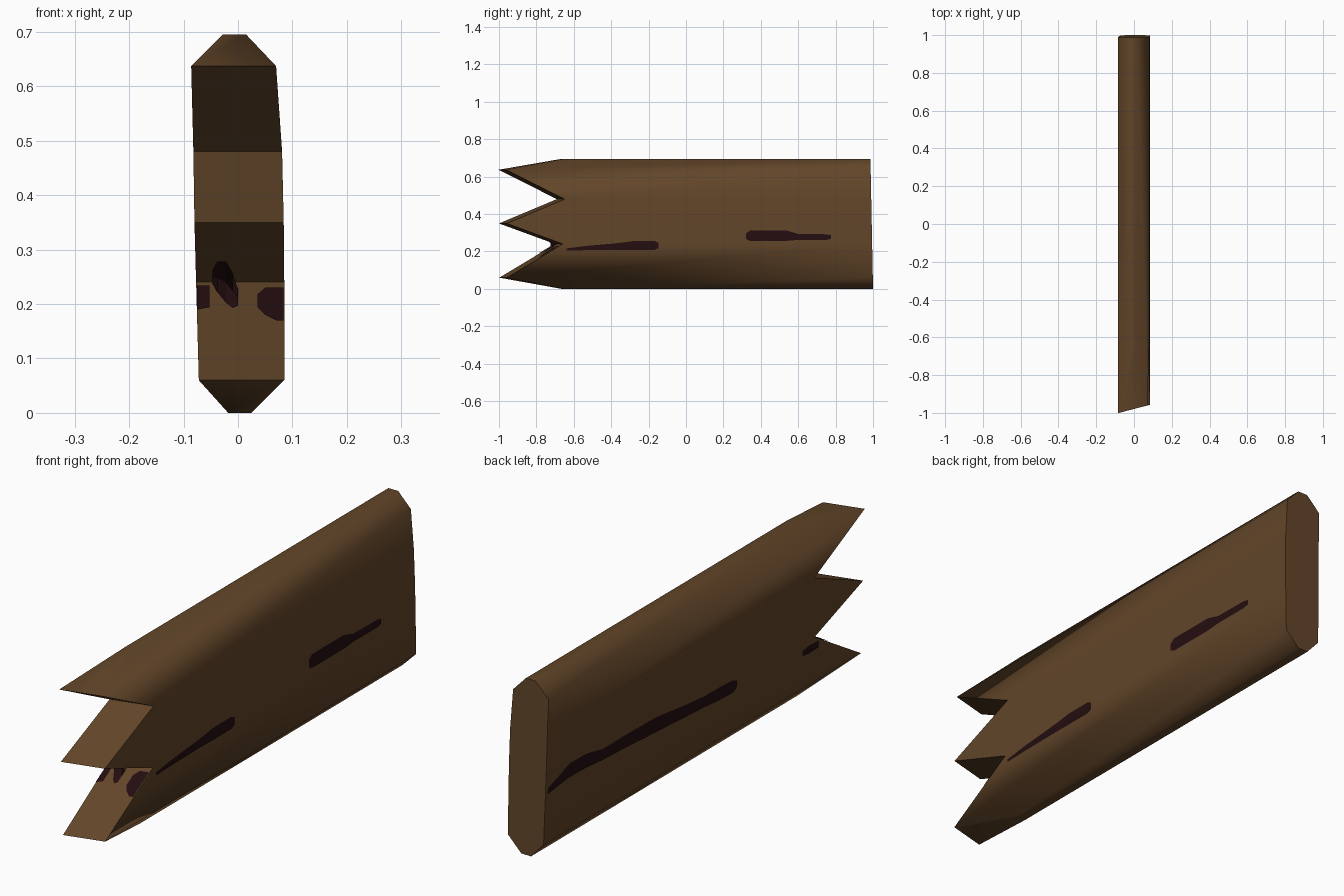
import bpy
import math

if "Cube" in bpy.data.objects:
    bpy.data.objects.remove(bpy.data.objects["Cube"])

# Plank outline by height: z, left x, right x, front y (zigzag broken end)
LEVELS = [
    (0.0, -0.018, 0.025, -0.68),
    (0.06, -0.072, 0.085, -1.0),
    (0.24, -0.077, 0.085, -0.70),
    (0.35, -0.080, 0.084, -1.0),
    (0.48, -0.082, 0.081, -0.69),
    (0.637, -0.086, 0.070, -1.0),
    (0.695, -0.028, 0.015, -0.68),
]
SKEW = 0.26      # the broken end is cut slightly askew
LIFT = 0.003     # stains sit just above the wood


def material(name, rgb):
    m = bpy.data.materials.new(name)
    m.diffuse_color = (*rgb, 1)
    m.use_nodes = True
    m.node_tree.nodes["Principled BSDF"].inputs["Base Color"].default_value = m.diffuse_color
    return m


wood = material("brown wood", (0.122, 0.060, 0.022))
dark = material("dark crack", (0.017, 0.004, 0.005))


def make(name, verts, faces, mat):
    me = bpy.data.meshes.new(name)
    me.from_pydata(verts, [], faces)
    me.materials.append(mat)
    ob = bpy.data.objects.new(name, me)
    bpy.context.collection.objects.link(ob)
    return ob


def at_height(z, col):
    """Interpolate a column of LEVELS at height z."""
    for a, b in zip(LEVELS, LEVELS[1:]):
        if z <= b[0]:
            t = (z - a[0]) / (b[0] - a[0])
            return a[col] + t * (b[col] - a[col])
    return LEVELS[-1][col]


# Plank: a ring of four corners per level, joined by strips
verts, faces = [], []
for z, xl, xr, y in LEVELS:
    back = 1.0 - 0.02 * z
    verts += [(xl, y + SKEW * (xl + 0.08), z), (xr, y + SKEW * (xr + 0.08), z),
              (xr, back, z), (xl, back, z)]
for k in range(len(LEVELS) - 1):
    for i in range(4):
        a, b = 4 * k + i, 4 * k + (i + 1) % 4
        faces.append((a, b, b + 4, a + 4))
top = 4 * (len(LEVELS) - 1)
faces += [(3, 2, 1, 0), (top, top + 1, top + 2, top + 3)]
plank = make("plank", verts, faces, wood)
bpy.context.view_layer.objects.active = plank
plank.select_set(True)
bpy.ops.object.shade_smooth_by_angle(angle=math.radians(50))


# Surface mappings used to lay cracks on the wood
def on_right(y, z):
    return (at_height(z, 2) + LIFT, y, z)


def on_left(y, z):
    return (at_height(z, 1) - LIFT, y, z)


def on_front(x, z):
    return (x, at_height(z, 3) + SKEW * (x + 0.08) - 2 * LIFT, z)


def crack(name, place, path):
    """Ribbon along (u, z, half width) stations."""
    vs, fs = [], []
    for u, z, w in path:
        vs += [place(u, z - w), place(u, z), place(u, z + w)]
    for k in range(len(path) - 1):
        for i in (3 * k, 3 * k + 1):
            f = (i, i + 3, i + 4, i + 1)
            fs.append(f[::-1] if place is on_left else f)
    make(name, vs, fs, dark)


# Cracks on the right face
crack("right_front_crack", on_right,
      [(-0.64, 0.210, 0.006), (-0.54, 0.218, 0.011), (-0.36, 0.227, 0.018),
       (-0.28, 0.232, 0.024), (-0.17, 0.232, 0.024), (-0.148, 0.232, 0.015)])
crack("right_back_crack", on_right,
      [(0.32, 0.281, 0.014), (0.34, 0.284, 0.027), (0.54, 0.284, 0.027),
       (0.60, 0.278, 0.016), (0.75, 0.277, 0.015), (0.775, 0.277, 0.010)])

# Long crack on the left face and a short one by the notch
crack("left_long_crack", on_left,
      [(0.985, 0.270, 0.012), (0.92, 0.285, 0.018), (0.85, 0.302, 0.028),
       (0.74, 0.300, 0.028), (0.64, 0.285, 0.022), (0.48, 0.282, 0.026),
       (0.30, 0.275, 0.030), (0.11, 0.258, 0.024), (0.0, 0.250, 0.022),
       (-0.10, 0.245, 0.026), (-0.18, 0.242, 0.025), (-0.205, 0.242, 0.014)])
crack("left_notch_crack", on_left,
      [(-0.62, 0.205, 0.010), (-0.66, 0.205, 0.016), (-0.72, 0.205, 0.014)])

# Crack patches inside the lower notch
crack("notch_crack_left", on_front,
      [(-0.075, 0.212, 0.022), (-0.052, 0.214, 0.020)])
crack("notch_crack_middle", on_front,
      [(-0.047, 0.250, 0.012), (-0.038, 0.250, 0.028), (-0.022, 0.240, 0.038),
       (-0.010, 0.225, 0.032), (0.0, 0.212, 0.015)])
crack("notch_crack_right", on_front,
      [(0.036, 0.206, 0.012), (0.050, 0.205, 0.025), (0.070, 0.200, 0.030),
       (0.084, 0.200, 0.030)])
